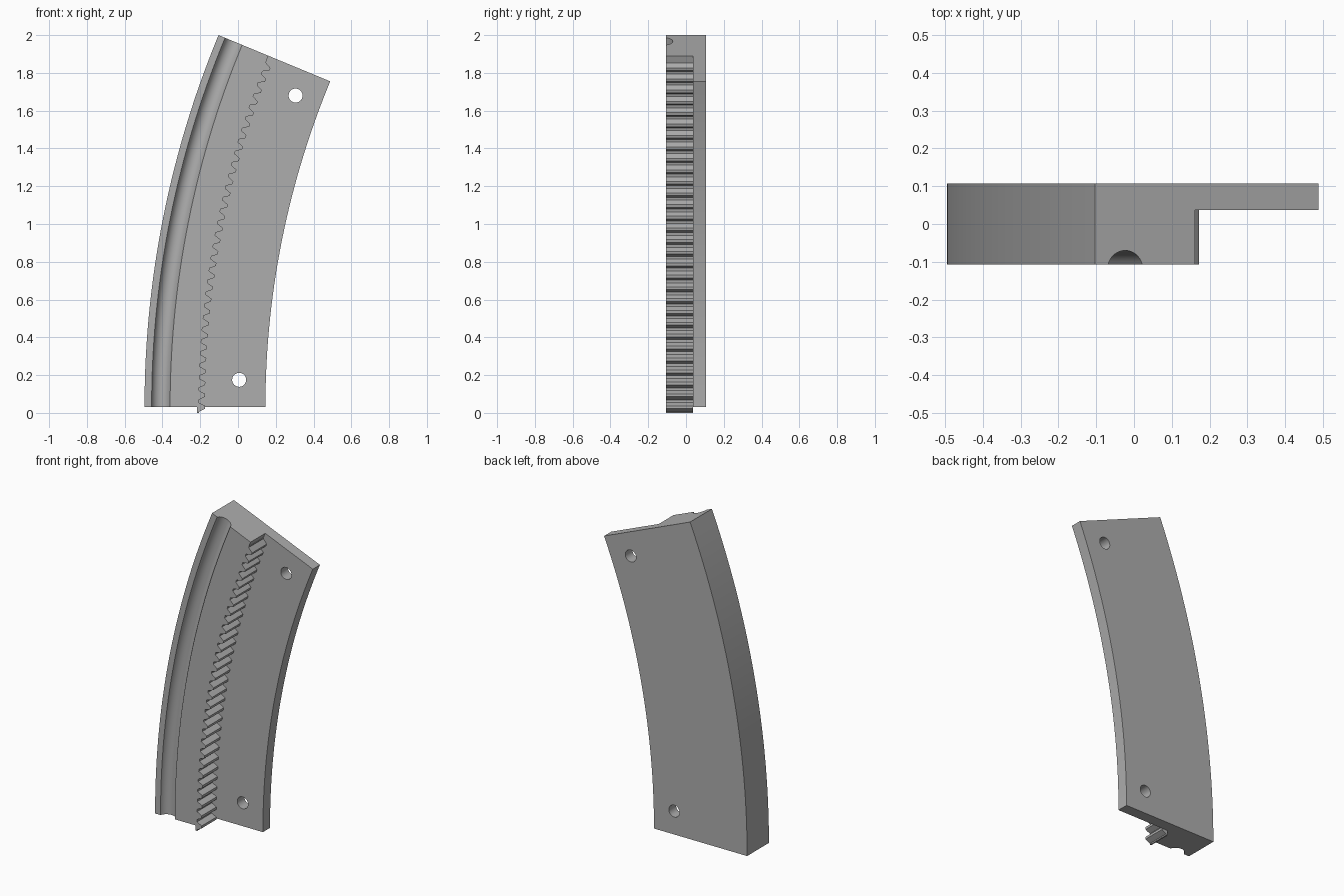
import bpy, bmesh
from math import sin, cos, pi, radians, asin
from mathutils import Vector

cube = bpy.data.objects.get("Cube")
if cube:
    bpy.data.objects.remove(cube, do_unlink=True)

# Arc layout: centre of curvature and key radii
CX, CZ = 4.653, 0.03
SWEEP = radians(22.5)
R_OUT, R_IN, R_STEP = 5.148, 4.508, 4.862
Y_FRONT, Y_STEP, Y_BACK = -0.107, 0.037, 0.107
TEETH = 30
PITCH = SWEEP / TEETH

grey = bpy.data.materials.new("plain grey")
grey.use_nodes = True
COLOUR = (0.42, 0.42, 0.42, 1)
grey.diffuse_color = COLOUR
grey.node_tree.nodes["Principled BSDF"].inputs["Base Color"].default_value = COLOUR


def polar(r, a, y):
    return Vector((CX - r * cos(a), y, CZ + r * sin(a)))


def loft(name, rings):
    """Skin a list of closed rings and cap both ends."""
    bm = bmesh.new()
    loops = [[bm.verts.new(p) for p in ring] for ring in rings]
    n = len(loops[0])
    for a, b in zip(loops, loops[1:]):
        for i in range(n):
            j = (i + 1) % n
            bm.faces.new((a[i], a[j], b[j], b[i]))
    bm.faces.new(loops[0])
    bm.faces.new(loops[-1])
    bmesh.ops.recalc_face_normals(bm, faces=bm.faces[:])
    mesh = bpy.data.meshes.new(name)
    bm.to_mesh(mesh)
    bm.free()
    mesh.materials.append(grey)
    obj = bpy.data.objects.new(name, mesh)
    bpy.context.collection.objects.link(obj)
    return obj


def activate(obj):
    bpy.ops.object.select_all(action='DESELECT')
    obj.select_set(True)
    bpy.context.view_layer.objects.active = obj


# Curved body: stepped cross-section with a round groove in the front
half, depth, r_groove = 0.049, 0.037, 5.0615
rad = (half ** 2 + depth ** 2) / (2 * depth)
y_mid = Y_FRONT + depth - rad
span = asin(half / rad)
section = [(R_OUT, Y_BACK), (R_OUT, Y_FRONT)]
for i in range(17):
    t = span * (1 - i / 8)
    section.append((r_groove + rad * sin(t), y_mid + rad * cos(t)))
section += [(R_STEP, Y_FRONT), (R_STEP, Y_STEP), (R_IN, Y_STEP), (R_IN, Y_BACK)]
STEPS = 30
body = loft("curved_body", [[polar(r, SWEEP * k / STEPS, y) for r, y in section]
                            for k in range(STEPS + 1)])

# Two screw holes through the thin flange
for x, z in ((0.305, 1.68), (0.006, 0.175)):
    cutter = loft("hole_cutter", [[Vector((x + 0.037 * cos(2 * pi * k / 32), y,
                                           z + 0.037 * sin(2 * pi * k / 32)))
                                   for k in range(32)] for y in (-0.2, 0.2)])
    cutter.hide_render = True
    mod = body.modifiers.new("screw_hole", 'BOOLEAN')
    mod.operation = 'DIFFERENCE'
    mod.solver = 'EXACT'
    mod.object = cutter
    activate(body)
    bpy.ops.object.modifier_apply(modifier=mod.name)
    bpy.data.objects.remove(cutter, do_unlink=True)

# Gear teeth along the step, starting half a pitch below the body
R_BACKING, R_ROOT, R_MID, R_TIP = 4.869, 4.86, 4.842, 4.828
tooth = [(-0.5, R_ROOT), (-0.38, R_ROOT), (-0.24, R_MID), (-0.12, R_TIP),
         (0.12, R_TIP), (0.24, R_MID), (0.38, R_ROOT)]
edge = [((i + f) * PITCH, r) for i in range(TEETH) for f, r in tooth]
edge.append(((TEETH - 0.5) * PITCH, R_ROOT))
edge += [((i - 0.5) * PITCH, R_BACKING) for i in range(TEETH, -1, -1)]
rack = loft("gear_teeth", [[polar(r, a, y) for a, r in edge]
                           for y in (Y_FRONT, Y_STEP)])

for obj in (body, rack):
    activate(obj)
    bpy.ops.object.shade_smooth_by_angle(angle=radians(25))
